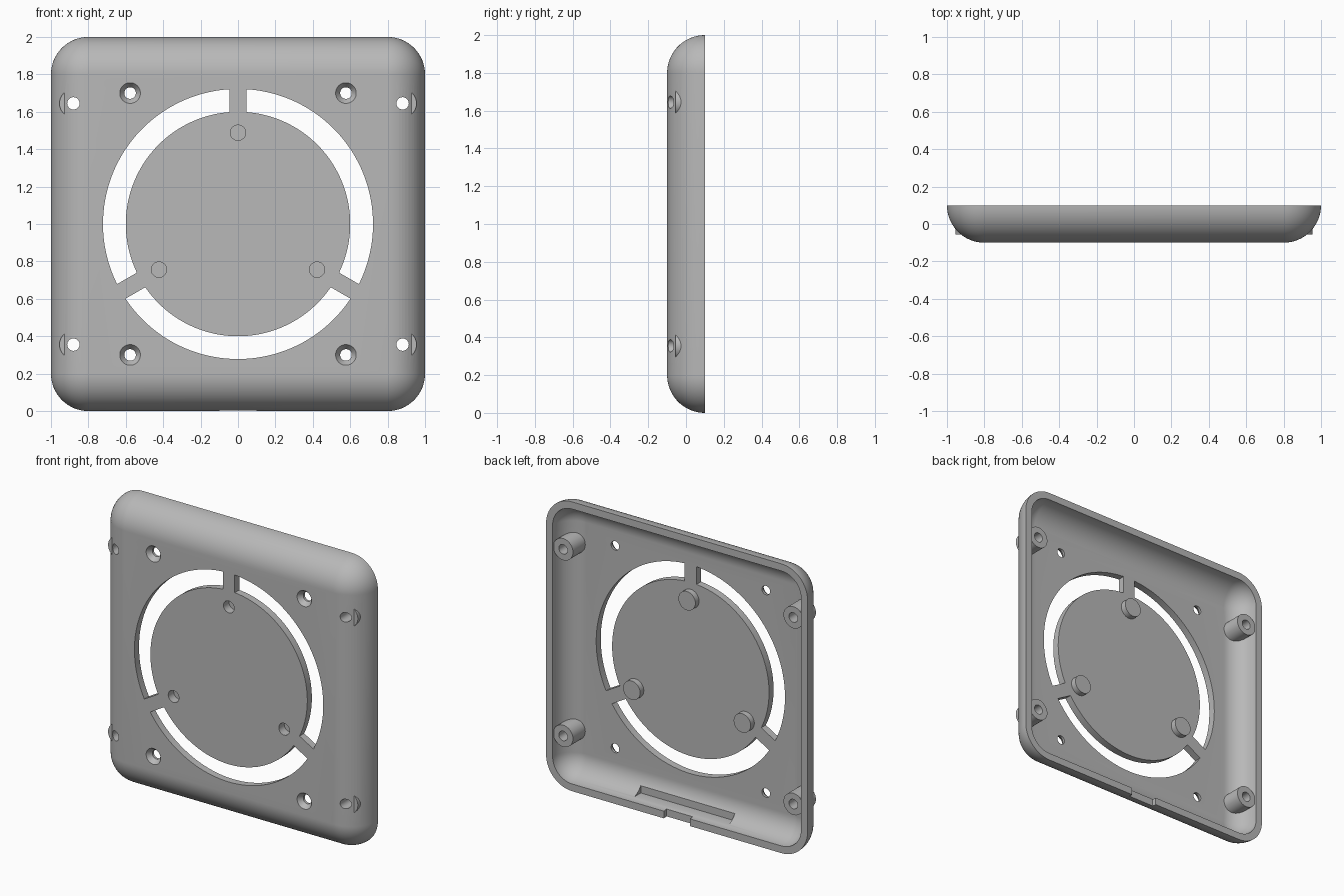
import bpy, bmesh
from math import sin, cos, asin, pi, radians
from mathutils import Matrix, Vector

old = bpy.data.objects.get("Cube")
if old:
    bpy.data.objects.remove(old, do_unlink=True)

grey = bpy.data.materials.new("plain grey")
grey.use_nodes = True
colour = (0.48, 0.48, 0.48, 1)
grey.diffuse_color = colour
grey.node_tree.nodes["Principled BSDF"].inputs["Base Color"].default_value = colour

MID = 1.0      # height of the centre
CORE = 0.8     # half size of the flat front


def make(name, bm):
    bmesh.ops.recalc_face_normals(bm, faces=bm.faces)
    me = bpy.data.meshes.new(name)
    bm.to_mesh(me)
    bm.free()
    me.materials.append(grey)
    ob = bpy.data.objects.new(name, me)
    bpy.context.scene.collection.objects.link(ob)
    return ob


def rounded_tray(name, radius, back, steps=16):
    """Solid with a quarter-round edge at the front and rounded corners."""
    bm = bmesh.new()
    rings = []
    levels = [(0.1 - radius * cos(t), radius * sin(t))
              for t in (pi / 2 * i / steps for i in range(steps + 1))]
    if back > 0.1:
        levels.append((back, radius))
    for y, r in levels:
        ring = []
        for q, (sx, sz) in enumerate([(1, 1), (-1, 1), (-1, -1), (1, -1)]):
            for i in range(steps + 1):
                a = pi / 2 * (q + i / steps)
                ring.append(bm.verts.new((sx * CORE + r * cos(a), y, MID + sz * CORE + r * sin(a))))
        rings.append(ring)
    n = len(rings[0])
    for a, b in zip(rings, rings[1:]):
        for i in range(n):
            j = (i + 1) % n
            bm.faces.new((a[i], a[j], b[j], b[i]))
    bm.faces.new(rings[0])
    bm.faces.new(rings[-1])
    bmesh.ops.remove_doubles(bm, verts=bm.verts, dist=1e-5)
    return make(name, bm)


def cylinders(name, spots, y0, y1, r0, r1=None, sides=40):
    """Cylinders or cones along y at each (x, z) spot."""
    bm = bmesh.new()
    for x, z in spots:
        place = Matrix.Translation((x, (y0 + y1) / 2, z)) @ Matrix.Rotation(-pi / 2, 4, "X")
        bmesh.ops.create_cone(bm, cap_ends=True, segments=sides, radius1=r0,
                              radius2=r0 if r1 is None else r1, depth=y1 - y0, matrix=place)
    return make(name, bm)


def box(name, low, high):
    bm = bmesh.new()
    low, high = Vector(low), Vector(high)
    bmesh.ops.create_cube(bm, size=1, matrix=Matrix.Translation((low + high) / 2)
                          @ Matrix.Diagonal((*(high - low), 1)))
    return make(name, bm)


def arc_slots(name, inner, outer, half_spoke, steps=40):
    """Three ring segments separated by parallel-sided spokes."""
    bm = bmesh.new()
    for k in range(3):
        start, end = radians(90 + 120 * k), radians(210 + 120 * k)
        pts = []
        for r, order in ((outer, 1), (inner, -1)):
            d = asin(half_spoke / r)
            arc = [start + d + (end - start - 2 * d) * i / steps for i in range(steps + 1)]
            pts += [(r * cos(a), -0.3, MID + r * sin(a)) for a in arc[::order]]
        face = bm.faces.new([bm.verts.new(p) for p in pts])
        new = bmesh.ops.extrude_face_region(bm, geom=[face])["geom"]
        bmesh.ops.translate(bm, vec=(0, 0.5, 0),
                            verts=[v for v in new if isinstance(v, bmesh.types.BMVert)])
    return make(name, bm)


def combine(target, tool, operation):
    mod = target.modifiers.new(operation, "BOOLEAN")
    mod.operation, mod.solver, mod.object = operation, "EXACT", tool
    bpy.context.view_layer.objects.active = target
    bpy.ops.object.modifier_apply(modifier=mod.name)
    bpy.data.objects.remove(tool, do_unlink=True)


def four(x, dz):
    return [(sx * x, MID + sz * dz) for sx in (-1, 1) for sz in (-1, 1)]


# Hollow shell
cover = rounded_tray("fan_cover", 0.2, 0.1)
combine(cover, rounded_tray("cavity", 0.15, 0.2), "DIFFERENCE")

# Pocket in the bottom wall and cable notch in its rim
combine(cover, box("bottom_pocket", (-0.36, -0.02, 0.06), (0.36, 0.07, 0.16)), "DIFFERENCE")
combine(cover, box("rim_notch", (-0.1, 0.07, -0.1), (0.1, 0.2, 0.1)), "DIFFERENCE")

# Corner bosses that break through the rounded sides, with through holes
boss_spots = four(0.88, 0.645)
combine(cover, cylinders("bosses", boss_spots, -0.055, 0.085, 0.075), "UNION")
combine(cover, cylinders("boss_holes", boss_spots, -0.3, 0.3, 0.033), "DIFFERENCE")

# Countersunk screw holes
screw_spots = four(0.577, 0.7)
combine(cover, cylinders("screw_holes", screw_spots, -0.3, 0.2, 0.031), "DIFFERENCE")
combine(cover, cylinders("countersinks", screw_spots, -0.101, -0.067, 0.056, 0.031), "DIFFERENCE")

# Arc vents around the central disc
combine(cover, arc_slots("vents", 0.6, 0.722, 0.045), "DIFFERENCE")

# Three pegs behind the disc, with blind holes in front
peg_spots = [(0.488 * cos(a), MID + 0.488 * sin(a)) for a in map(radians, (90, 210, 330))]
combine(cover, cylinders("pegs", peg_spots, -0.07, -0.01, 0.065), "UNION")
combine(cover, cylinders("blind_holes", peg_spots, -0.2, -0.04, 0.041), "DIFFERENCE")

# Smooth shading with sharp edges kept
for ob in bpy.context.selected_objects:
    ob.select_set(False)
cover.select_set(True)
bpy.context.view_layer.objects.active = cover
bpy.ops.object.shade_smooth_by_angle(angle=radians(30))
